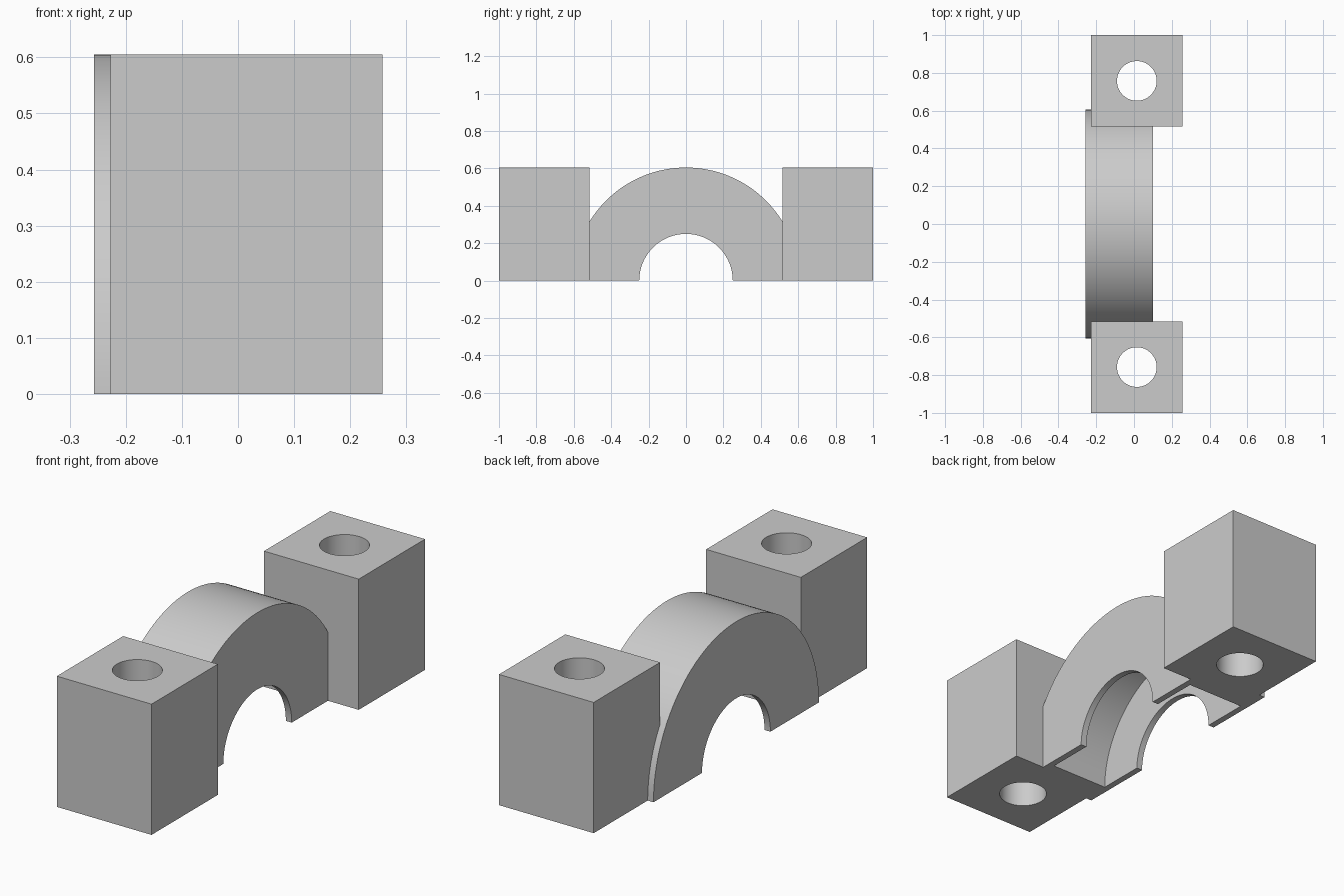
import bpy, bmesh, math
from mathutils import Matrix

cube = bpy.data.objects.get("Cube")
if cube:
    bpy.data.objects.remove(cube, do_unlink=True)

HEIGHT = 0.605
BLOCK = 0.485            # side of each square bolt block
BLOCK_X = 0.015
BLOCK_Y = 1 - BLOCK / 2
BOLT_RADIUS = 0.105
BORE = 0.25
CAVITY = 0.475
BACK, FRONT, WALL = -0.257, 0.1, 0.03

grey = bpy.data.materials.new("plain_grey")
grey.use_nodes = True
colour = (0.6, 0.6, 0.6, 1)
grey.diffuse_color = colour
grey.node_tree.nodes["Principled BSDF"].inputs["Base Color"].default_value = colour


def make_object(name, bm):
    bmesh.ops.recalc_face_normals(bm, faces=bm.faces[:])
    mesh = bpy.data.meshes.new(name)
    bm.to_mesh(mesh)
    bm.free()
    mesh.materials.append(grey)
    obj = bpy.data.objects.new(name, mesh)
    bpy.context.collection.objects.link(obj)
    return obj


def combine(target, other, operation):
    """Apply a boolean and discard the second solid."""
    bpy.ops.object.select_all(action="DESELECT")
    bpy.context.view_layer.objects.active = target
    target.select_set(True)
    mod = target.modifiers.new("combine", "BOOLEAN")
    mod.operation, mod.solver, mod.object = operation, "EXACT", other
    bpy.ops.object.modifier_apply(modifier=mod.name)
    bpy.data.objects.remove(other, do_unlink=True)


# Hollow arch: C-shaped section (x, radius) turned half way round the x axis
section = [(BACK, BORE), (BACK, HEIGHT), (FRONT, HEIGHT), (FRONT, BORE),
           (FRONT - WALL, BORE), (FRONT - WALL, CAVITY),
           (BACK + WALL, CAVITY), (BACK + WALL, BORE)]
bm = bmesh.new()
ring = [bm.verts.new((x, r, 0)) for x, r in section]
edges = [bm.edges.new((v, ring[(i + 1) % len(ring)])) for i, v in enumerate(ring)]
bmesh.ops.spin(bm, geom=ring + edges, cent=(0, 0, 0), axis=(1, 0, 0),
               angle=math.pi, steps=72)
for v in bm.verts:
    if abs(v.co.z) < 1e-4:
        v.co.z = 0
bmesh.ops.holes_fill(bm, edges=[e for e in bm.edges if e.is_boundary], sides=0)
cap = make_object("bearing_cap", bm)

# Bolt blocks at both ends, each with a vertical through hole
for side in (-1, 1):
    centre = Matrix.Translation((BLOCK_X, side * BLOCK_Y, HEIGHT / 2))
    bm = bmesh.new()
    bmesh.ops.create_cube(bm, size=1, matrix=centre @ Matrix.Diagonal((BLOCK, BLOCK, HEIGHT, 1)))
    block = make_object("bolt_block", bm)
    bm = bmesh.new()
    bmesh.ops.create_cone(bm, cap_ends=True, segments=64, radius1=BOLT_RADIUS,
                          radius2=BOLT_RADIUS, depth=1, matrix=centre)
    drill = make_object("bolt_hole_cutter", bm)
    drill.hide_render = True
    combine(block, drill, "DIFFERENCE")
    combine(cap, block, "UNION")

bpy.ops.object.shade_smooth_by_angle(angle=math.radians(30))
